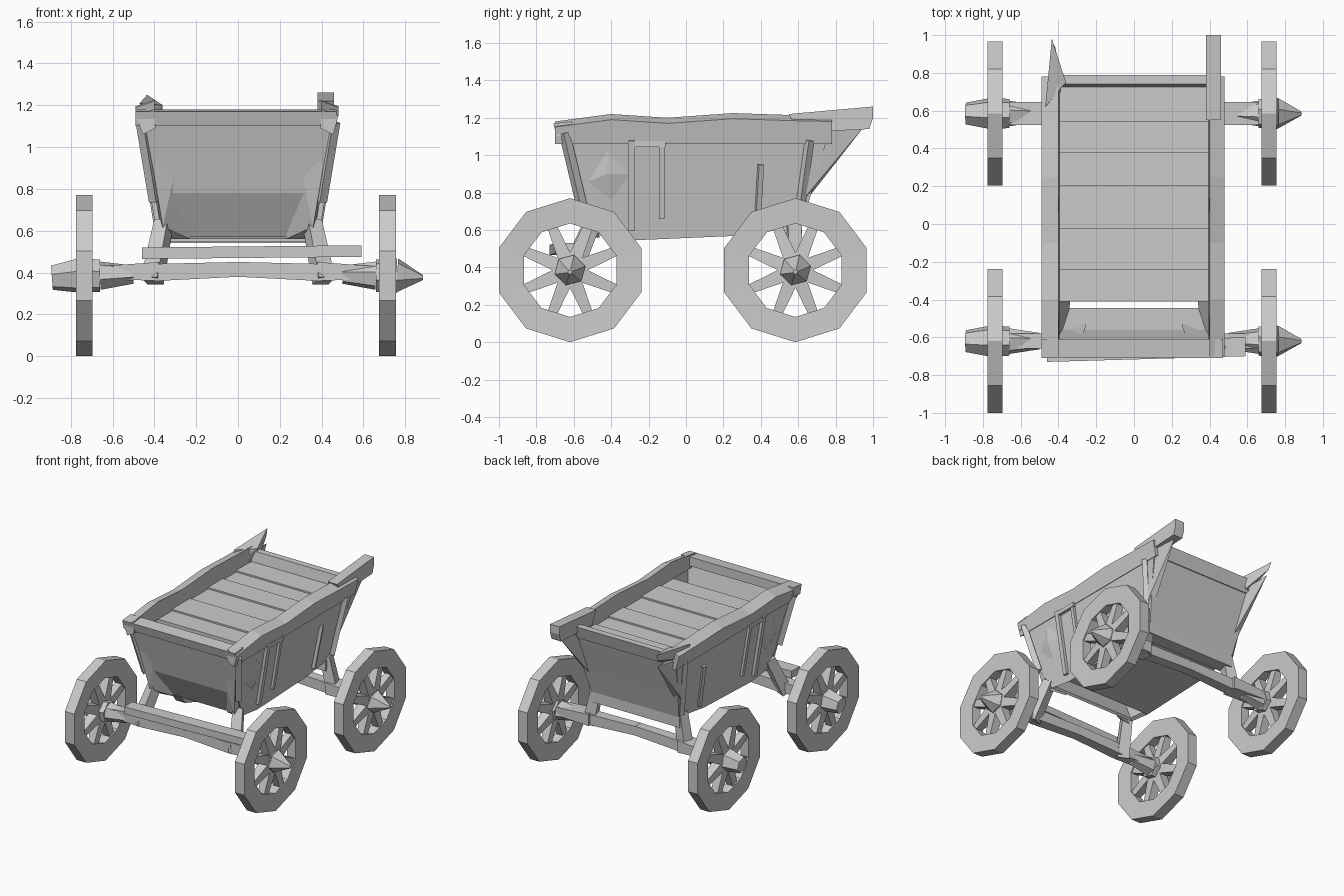
import bpy, bmesh, math
from mathutils import Vector, Matrix

if "Cube" in bpy.data.objects:
    bpy.data.objects.remove(bpy.data.objects["Cube"])


def make(name, bm):
    bmesh.ops.recalc_face_normals(bm, faces=bm.faces)
    me = bpy.data.meshes.new(name)
    bm.to_mesh(me)
    bm.free()
    ob = bpy.data.objects.new(name, me)
    bpy.context.collection.objects.link(ob)
    return ob


def rod(bm, a, b, r1, r2, sides=4, flat=1.0, spin=math.pi / 4):
    """Tapered prism from a to b; flat squashes one cross direction."""
    a, b = Vector(a), Vector(b)
    d = b - a
    q = d.to_track_quat('Z', 'Y').to_matrix().to_4x4()
    m = (Matrix.Translation((a + b) / 2) @ q @ Matrix.Diagonal((flat, 1, 1, 1))
         @ Matrix.Rotation(spin, 4, 'Z'))
    bmesh.ops.create_cone(bm, cap_ends=True, segments=sides, radius1=r1,
                          radius2=r2, depth=d.length, matrix=m)


def hull(name, pts):
    bm = bmesh.new()
    for p in pts:
        bm.verts.new(p)
    bmesh.ops.convex_hull(bm, input=bm.verts)
    return make(name, bm)


def box(name, x0, x1, y0, y1, z0, z1):
    return hull(name, [(x, y, z) for x in (x0, x1) for y in (y0, y1) for z in (z0, z1)])


def half_width(z):
    return 0.36 + 0.10 * (z - 0.55) / 0.6


# Open tub: side profile swept across a width that flares upwards
profile = [(-0.68, 1.16), (-0.58, 0.78), (-0.46, 0.57), (-0.28, 0.545),
           (0.30, 0.57), (0.62, 0.62), (0.67, 0.80), (0.77, 1.14)]
bm = bmesh.new()
left, right = [[bm.verts.new((s * half_width(z), y, z)) for y, z in profile] for s in (-1, 1)]
bm.faces.new(left)
bm.faces.new(right)
for i in range(len(profile) - 1):
    if i != 2:  # open slot behind the front panel
        bm.faces.new((left[i], left[i + 1], right[i + 1], right[i]))
tub = make("tub", bm)
mod = tub.modifiers.new("wall", 'SOLIDIFY')
mod.thickness = 0.03
mod.offset = -1

# Deck planks just below the rim, leaving a gap at the front
rows = [-0.41, -0.24, -0.02, 0.20, 0.38, 0.54, 0.73]
for i in range(6):
    z = 1.09 + 0.012 * (i % 2)
    box(f"deck_plank_{i + 1}", -0.41, 0.40, rows[i], rows[i + 1], z - 0.025, z)

# Rim rails with uneven tops
for s, side in ((-1, "left"), (1, "right")):
    tops = [(-0.70, 1.18), (-0.40, 1.22), (-0.10, 1.20), (0.25, 1.225), (0.55, 1.215), (0.78, 1.21)]
    bm = bmesh.new()
    prev = None
    for y, z in tops:
        out = 0.49 if s < 0 else 0.48
        ring = [bm.verts.new((s * x, y, h)) for x, h in
                ((0.395, 1.09), (0.455, 1.06), (out, z - 0.03), (0.40, z))]
        if prev:
            for k in range(4):
                bm.faces.new((prev[k], prev[k - 1], ring[k - 1], ring[k]))
        else:
            bm.faces.new(ring)
        prev = ring
    bm.faces.new(prev)
    make(f"{side}_rail", bm)
hull("front_rail", [(x, y, z) for x in (-0.49, 0.47) for y, z in
                    ((-0.71, 1.17), (-0.69, 1.10), (-0.61, 1.18), (-0.61, 1.11))])
hull("back_rail", [(x, y, z) for x in (-0.40, 0.40) for y, z in
                   ((0.74, 1.18), (0.72, 1.08), (0.79, 1.18), (0.76, 1.08))])

# Rear handles: a blunt one on the right, a pointed one on the left
hull("right_handle", [(x, y, z) for x in (0.38, 0.46) for y, z in
                      ((0.55, 1.22), (0.60, 1.12), (0.98, 1.14), (1.0, 1.20), (1.0, 1.26))])
hull("left_handle", [(-0.47, 0.62, 1.21), (-0.36, 0.75, 1.20), (-0.46, 0.62, 1.10),
                     (-0.37, 0.78, 1.10), (-0.435, 0.98, 1.25), (-0.43, 0.96, 1.20)])
for s, side in ((-1, "left"), (1, "right")):
    hull(f"{side}_handle_brace", [(s * x, y, z) for x, y, z in
                                  ((0.36, 0.66, 0.78), (0.41, 0.64, 0.78), (0.39, 0.70, 1.12),
                                   (0.45, 0.70, 1.12), (0.42, 0.95, 1.15))])

    # Side battens, door frame, corner posts and a bracket lying on the sloped wall
    bm = bmesh.new()

    def on_wall(y, z):
        return (s * (half_width(z) + 0.005), y, z)
    for (y0, z0), (y1, z1), r in [
            ((-0.29, 0.60), (-0.29, 1.08), 0.025), ((-0.13, 0.66), (-0.13, 1.06), 0.02),
            ((-0.31, 1.06), (-0.11, 1.06), 0.022), ((0.38, 0.62), (0.40, 0.95), 0.02),
            ((0.60, 0.64), (0.66, 1.08), 0.025), ((-0.56, 0.74), (-0.65, 1.12), 0.03)]:
        rod(bm, on_wall(y0, z0), on_wall(y1, z1), r, r)
    make(f"{side}_battens", bm)
    hull(f"{side}_bracket", [on_wall(-0.52, 0.86), on_wall(-0.42, 1.02), on_wall(-0.30, 0.90),
                             on_wall(-0.40, 0.76), (s * 0.44, -0.42, 0.90)])
    # sloping post on the face of the front panel
    hull(f"{side}_front_post", [(s * x, y, z) for x, y, z in
                                ((0.23, -0.46, 0.56), (0.36, -0.48, 0.56), (0.28, -0.62, 0.98),
                                 (0.41, -0.62, 0.92), (0.36, -0.56, 0.62))])

# Wheels
R, N = 0.385, 10
for y, end in ((-0.62, "front"), (0.585, "back")):
    for s, side in ((-1, "left"), (1, "right")):
        bm = bmesh.new()
        c = Vector((-0.735 if s < 0 else 0.715, y, R))
        rings = []
        for i in range(N):
            a = 2 * math.pi * i / N - math.pi / 2
            rings.append([bm.verts.new(c + Vector((x, 1.04 * r * math.cos(a), r * math.sin(a))))
                          for x, r in ((-0.04, R), (0.04, R), (0.035, 0.25), (-0.035, 0.25))])
        for i in range(N):
            for k in range(4):
                bm.faces.new((rings[i - 1][k - 1], rings[i - 1][k], rings[i][k], rings[i][k - 1]))
        make(f"{end}_{side}_wheel_rim", bm)
        bm = bmesh.new()
        for i in range(8):
            a = 2 * math.pi * (i + 0.5) / 8
            d = Vector((0, math.cos(a), math.sin(a)))
            rod(bm, c + d * 0.04, c + d * 0.27, 0.055, 0.035)
        make(f"{end}_{side}_wheel_spokes", bm)
        bm = bmesh.new()
        tip = 0.012 if s > 0 else 0.06
        out = 0.885 if s > 0 else 0.89
        rod(bm, (s * 0.66, y, R), (s * 0.76, y, R), 0.08, 0.085, 6)
        rod(bm, (s * 0.76, y, R), (s * out, y, R - 0.01), 0.085, tip, 6)
        rod(bm, (s * 0.66, y, R), (s * 0.50, y, 0.39), 0.07, 0.045, 6)
        make(f"{end}_{side}_hub", bm)

        # Axle arm between hub and beam, wider at the back
        w = 0.04 if y < 0 else 0.06
        hull(f"{end}_{side}_axle_arm",
             [(s * x, y + dy, z) for x, z in ((0.66, 0.37), (0.66, 0.43), (0.38, 0.36), (0.38, 0.45))
              for dy in (-w, w)])

    # Axle beam, arched slightly in the middle, with posts up to the tub
    bm = bmesh.new()
    for s in (-1, 1):
        rod(bm, (s * 0.40, y, 0.40), (0, y, 0.415), 0.058, 0.05)
        rod(bm, (s * 0.41, y, 0.36), (s * 0.355, -0.50 if y < 0 else 0.57, 0.64), 0.06, 0.05)
    make(f"{end}_axle", bm)

# Crossboard over the front axle, longer on the right, and rear bolster
hull("front_crossboard", [(x, yy, z + dz) for x, dz, ya in ((-0.46, -0.01, -0.73), (0.59, 0.0, -0.70))
                          for yy in (ya, ya + 0.10) for z in (0.475, 0.53)])
box("back_bolster", -0.38, 0.38, 0.52, 0.62, 0.54, 0.62)
